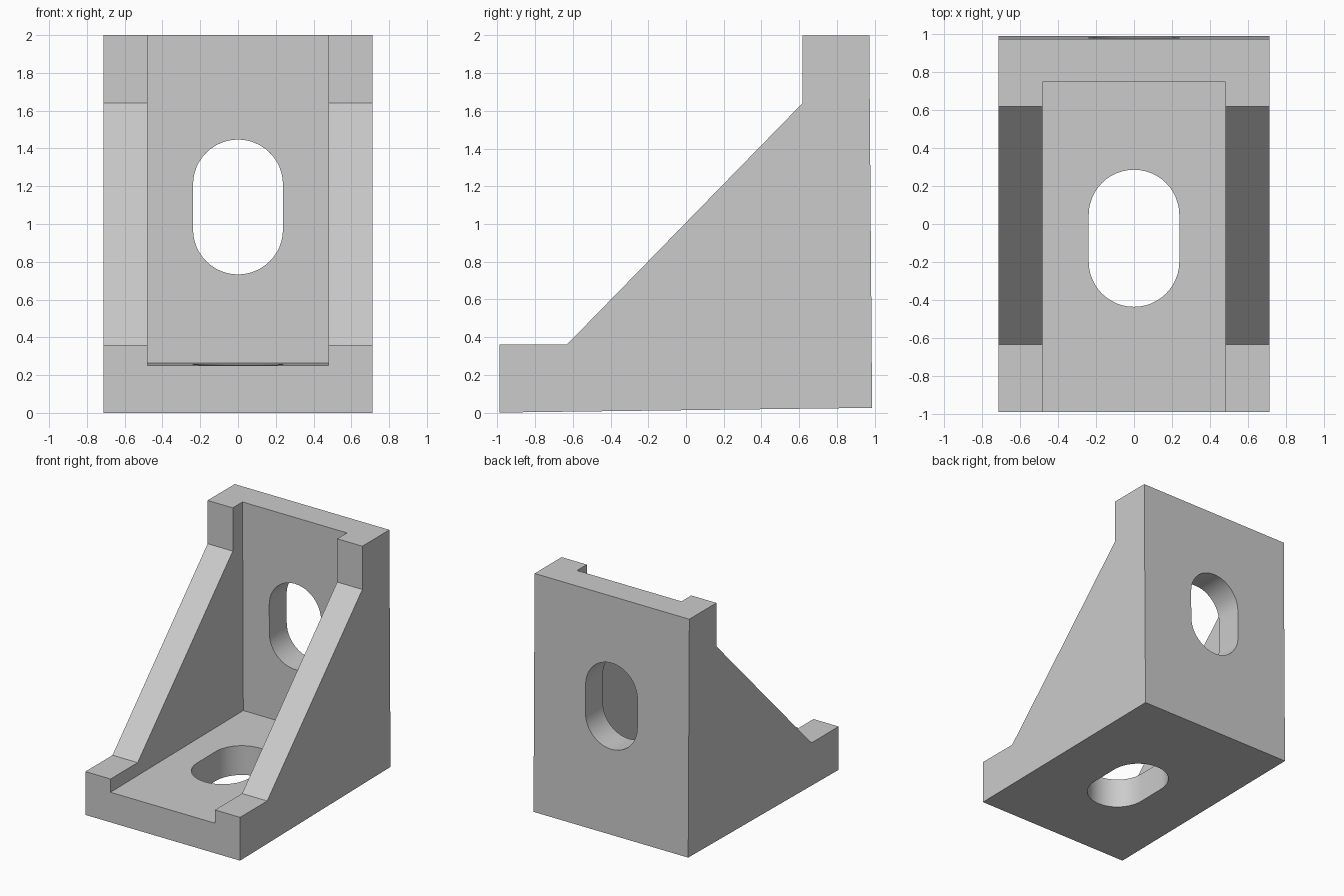
import bpy, bmesh
from math import sin, cos, pi
from mathutils import Vector

if "Cube" in bpy.data.objects:
    bpy.data.objects.remove(bpy.data.objects["Cube"])


def prism(name, points, direction):
    """Closed solid: polygon swept along a direction."""
    bm = bmesh.new()
    face = bm.faces.new([bm.verts.new(p) for p in points])
    new = bmesh.ops.extrude_face_region(bm, geom=[face])["geom"]
    bmesh.ops.translate(bm, vec=Vector(direction),
                        verts=[v for v in new if isinstance(v, bmesh.types.BMVert)])
    bmesh.ops.recalc_face_normals(bm, faces=bm.faces)
    mesh = bpy.data.meshes.new(name)
    bm.to_mesh(mesh)
    bm.free()
    obj = bpy.data.objects.new(name, mesh)
    bpy.context.collection.objects.link(obj)
    return obj


def side_profile(name, half_width, profile):
    return prism(name, [(-half_width, y, z) for y, z in profile], (2 * half_width, 0, 0))


def slot(radius, low, high, n=24):
    """Rounded slot outline, long axis from low to high."""
    top = [(radius * cos(pi * i / n), high - radius + radius * sin(pi * i / n)) for i in range(n + 1)]
    bottom = [(-x, low + high - v) for x, v in top]
    return top + bottom


# Gusseted outer body, with slight draft on base and back
bracket = side_profile("corner_bracket", 0.711, [
    (-0.988, 0.0), (0.987, 0.025), (0.972, 2.0), (0.617, 2.0),
    (0.617, 1.64), (-0.632, 0.36), (-0.988, 0.36)])

# Channel between the gussets, and one slot in each plate
cutters = [
    side_profile("channel_cutter", 0.48, [
        (-1.2, 0.248), (0.755, 0.263), (0.744, 2.2), (-1.2, 2.2)]),
    prism("floor_slot_cutter", [(x, y, -0.2) for x, y in slot(0.238, -0.435, 0.285)], (0, 0, 0.7)),
    prism("wall_slot_cutter", [(x, 0.5, z) for x, z in slot(0.238, 0.733, 1.447)], (0, 0.8, 0)),
]

bpy.context.view_layer.objects.active = bracket
bracket.select_set(True)
for cutter in cutters:
    mod = bracket.modifiers.new(cutter.name, "BOOLEAN")
    mod.operation = "DIFFERENCE"
    mod.solver = "EXACT"
    mod.object = cutter
    bpy.ops.object.modifier_apply(modifier=mod.name)
    bpy.data.objects.remove(cutter)

# Smooth slot walls, crisp edges elsewhere
bpy.ops.object.shade_smooth_by_angle(angle=pi / 6)
